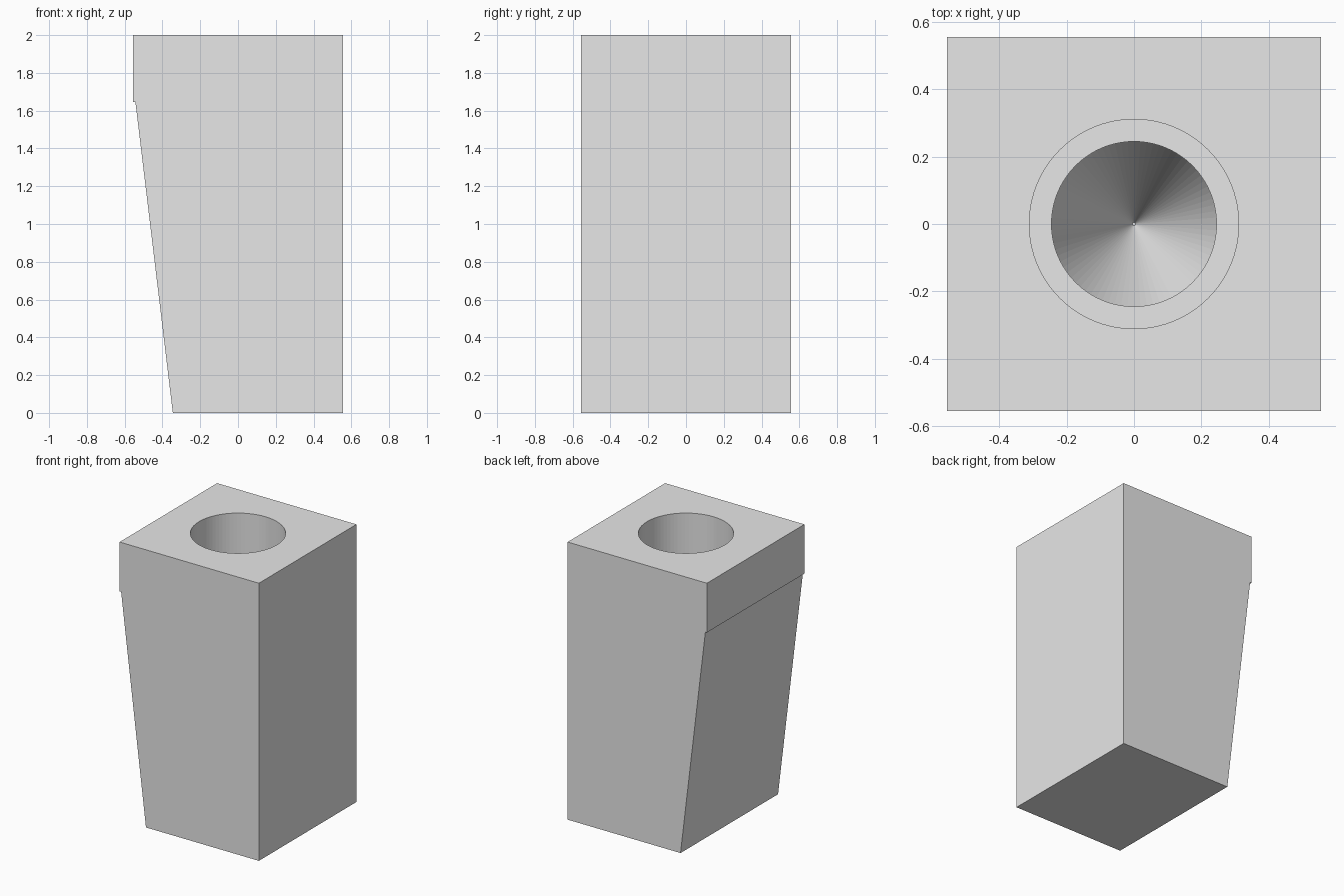
import bpy, bmesh
from math import tau
from mathutils import Matrix

cube = bpy.data.objects.get("Cube")
if cube:
    bpy.data.objects.remove(cube, do_unlink=True)

HALF = 0.555      # half width of the square block
TOP = 2.0

grey = bpy.data.materials.new("light_grey")
grey.use_nodes = True
grey.diffuse_color = (0.8, 0.8, 0.8, 1)
grey.node_tree.nodes["Principled BSDF"].inputs["Base Color"].default_value = (0.8, 0.8, 0.8, 1)


def make_object(name, bm):
    bmesh.ops.recalc_face_normals(bm, faces=bm.faces)
    mesh = bpy.data.meshes.new(name)
    bm.to_mesh(mesh)
    bm.free()
    mesh.materials.append(grey)
    obj = bpy.data.objects.new(name, mesh)
    bpy.context.collection.objects.link(obj)
    return obj


# Block: side profile with a tapered face under a small lip, extruded in depth
profile = [(-0.345, 0), (HALF, 0), (HALF, TOP), (-HALF, TOP), (-HALF, 1.645), (-0.543, 1.645)]
bm = bmesh.new()
face = bm.faces.new([bm.verts.new((x, -HALF, z)) for x, z in profile])
extruded = bmesh.ops.extrude_face_region(bm, geom=[face])["geom"]
bmesh.ops.translate(bm, vec=(0, 2 * HALF, 0),
                    verts=[g for g in extruded if isinstance(g, bmesh.types.BMVert)])
block = make_object("holder_block", bm)

# Cutter: stepped bore that ends in a steep cone
bore = [(0, TOP + 0.1), (0.311, TOP + 0.1), (0.311, 0.95), (0.245, 0.95),
        (0.245, 0.9), (0.005, 0.3), (0, 0.3)]
bm = bmesh.new()
verts = [bm.verts.new((r, 0, z)) for r, z in bore]
edges = [bm.edges.new(pair) for pair in zip(verts, verts[1:])]
bmesh.ops.spin(bm, geom=verts + edges, cent=(0, 0, 0), axis=(0, 0, 1),
               angle=tau, steps=80, use_merge=True)
bmesh.ops.remove_doubles(bm, verts=bm.verts, dist=0.0001)
cutter = make_object("bore_cutter", bm)
cutter.hide_render = True

# Cut the bore, then drop the cutter
cut = block.modifiers.new("bore", 'BOOLEAN')
cut.operation = 'DIFFERENCE'
cut.solver = 'EXACT'
cut.object = cutter
bpy.context.view_layer.objects.active = block
block.select_set(True)
bpy.ops.object.modifier_apply(modifier=cut.name)
bpy.data.objects.remove(cutter, do_unlink=True)
